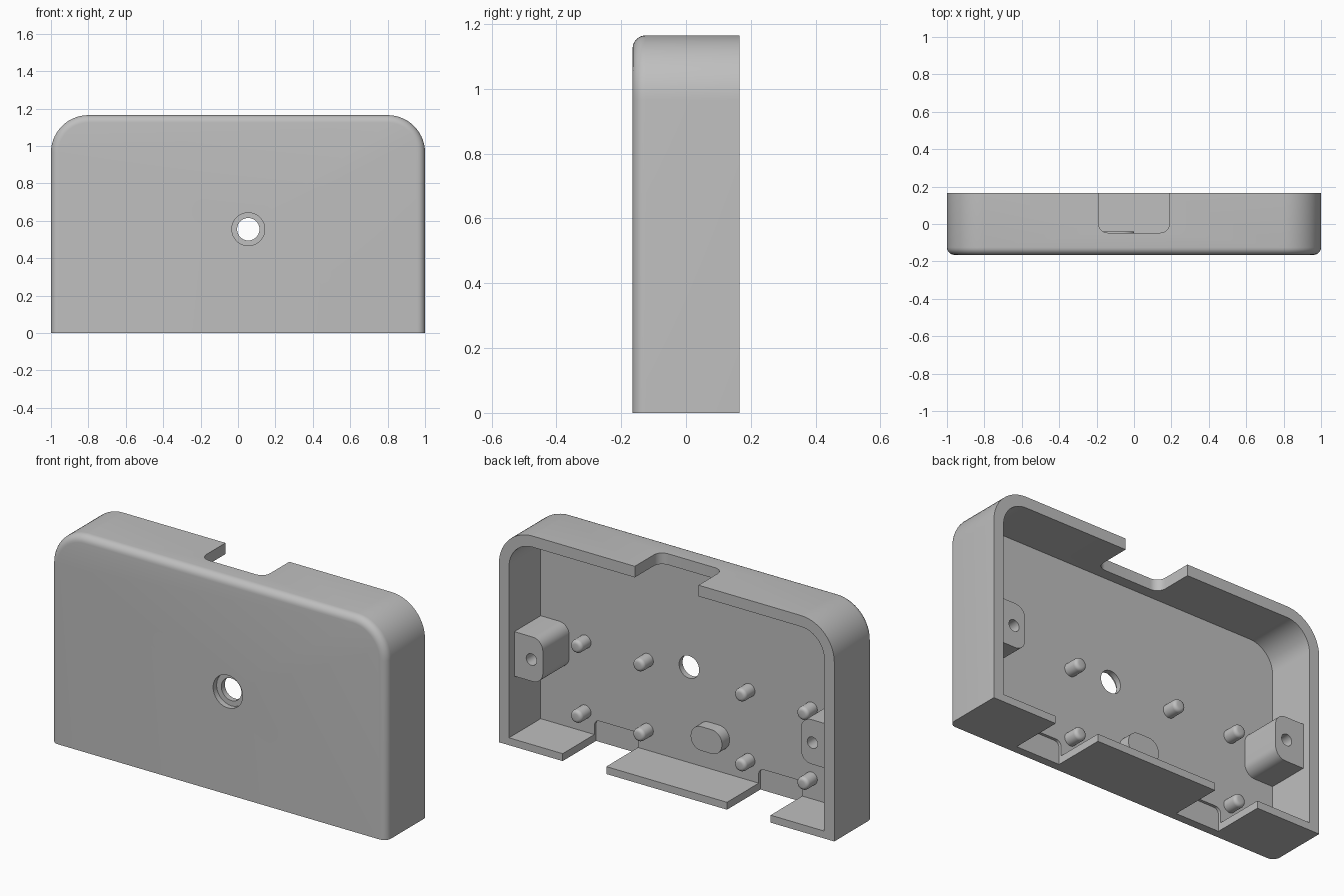
import bpy, bmesh, math

if "Cube" in bpy.data.objects:
    bpy.data.objects.remove(bpy.data.objects["Cube"])

grey = bpy.data.materials.new("grey_plastic")
GREY = (0.52, 0.52, 0.52, 1)
grey.diffuse_color = GREY
grey.use_nodes = True
bsdf = next(n for n in grey.node_tree.nodes if n.type == 'BSDF_PRINCIPLED')
bsdf.inputs["Base Color"].default_value = GREY

W, D, H = 1.0, 0.165, 1.165      # half width, half depth, height
WALL, FLOOR = 0.06, 0.04
PLATE = -D + WALL                # inner surface of the front plate


def rounded(u0, u1, v0, v1, radii, seg=10):
    """Rectangle outline; radii run lower-left, lower-right, upper-right, upper-left."""
    corners = [(u0, v0, 1, 1), (u1, v0, -1, 1), (u1, v1, -1, -1), (u0, v1, 1, -1)]
    pts = []
    for i, ((u, v, su, sv), r) in enumerate(zip(corners, radii)):
        if r == 0:
            pts.append((u, v))
            continue
        for k in range(seg + 1):
            a = math.pi * (1 + i / 2) + math.pi / 2 * k / seg
            pts.append((u + su * r + r * math.cos(a), v + sv * r + r * math.sin(a)))
    return pts


def circle(u, v, r, n=32):
    return [(u + r * math.cos(2 * math.pi * k / n), v + r * math.sin(2 * math.pi * k / n))
            for k in range(n)]


def prism(name, pts, t0, t1, axis='Y', bevel=0, bevel_test=None, seg=6):
    """Extrude an outline along Y (outline in x, z) or Z (outline in x, y)."""
    def place(p, t):
        return (p[0], t, p[1]) if axis == 'Y' else (p[0], p[1], t)
    bm = bmesh.new()
    a = [bm.verts.new(place(p, t0)) for p in pts]
    b = [bm.verts.new(place(p, t1)) for p in pts]
    bm.faces.new(a)
    bm.faces.new(b)
    n = len(pts)
    for i in range(n):
        j = (i + 1) % n
        bm.faces.new((a[i], a[j], b[j], b[i]))
    bmesh.ops.recalc_face_normals(bm, faces=bm.faces[:])
    if bevel:
        edges = [e for e in bm.edges if bevel_test(e)]
        bmesh.ops.bevel(bm, geom=edges, offset=bevel, offset_type='OFFSET',
                        segments=seg, profile=0.5, affect='EDGES', clamp_overlap=True)
    mesh = bpy.data.meshes.new(name)
    bm.to_mesh(mesh)
    bm.free()
    mesh.materials.append(grey)
    ob = bpy.data.objects.new(name, mesh)
    bpy.context.collection.objects.link(ob)
    return ob


def activate(ob):
    bpy.ops.object.select_all(action='DESELECT')
    ob.select_set(True)
    bpy.context.view_layer.objects.active = ob


def cut(ob, cutter):
    cutter.hide_render = True
    mod = ob.modifiers.new("cut", 'BOOLEAN')
    mod.operation, mod.solver, mod.object = 'DIFFERENCE', 'EXACT', cutter
    activate(ob)
    bpy.ops.object.modifier_apply(modifier=mod.name)
    bpy.data.objects.remove(cutter)


def smooth(ob):
    activate(ob)
    bpy.ops.object.shade_smooth_by_angle(angle=math.radians(30))


def at_y(e, y):
    return all(abs(v.co.y - y) < 1e-5 for v in e.verts)


# Case shell: rounded top corners, soft front edge except along the bottom
case = prism("case_shell", rounded(-W, W, 0, H, (0, 0, 0.2, 0.2), 14), -D, D, bevel=0.04,
             bevel_test=lambda e: at_y(e, -D) and max(v.co.z for v in e.verts) > 0.01)
cut(case, prism("cavity", rounded(-W + WALL, W - WALL, FLOOR, H - WALL,
                                  (0, 0, 0.14, 0.14), 14), PLATE, 0.4))

# Floor openings that also bite slightly into the front plate
for s in (-1, 1):
    x0, x1 = sorted((s * 0.36, s * 0.62))
    cut(case, prism("floor_opening", rounded(x0, x1, -0.1, 0.12, (0, 0, 0.03, 0.03)),
                    -0.12, 0.4))

# Cable notch in the top wall
cut(case, prism("top_notch", rounded(-0.19, 0.19, -0.047, 0.4, (0.05, 0.05, 0, 0)),
                1.0, 1.4, axis='Z'))

# Stepped hole through the front
cut(case, prism("front_hole", circle(0.055, 0.555, 0.06, 40), -0.4, 0))
cut(case, prism("front_counterbore", circle(0.055, 0.555, 0.088, 40), -0.4, -D + 0.03))
smooth(case)

# Screw bosses on the side walls
for side, s in (("left", 1), ("right", -1)):
    x0, x1 = sorted((s * 0.77, s * 0.945))
    r = 0.06
    radii = (r, 0, 0, r) if s > 0 else (0, r, r, 0)
    boss = prism(side + "_screw_boss", rounded(x0, x1, 0.355, 0.595, radii),
                 PLATE - 0.004, 0.12)
    cut(boss, prism("screw_hole", circle(s * 0.838, 0.472, 0.031, 24), -0.04, 0.4))
    smooth(boss)

# Locating pegs with rounded tips, four on each half
TIP = PLATE + 0.082
for side, s in (("left", 1), ("right", -1)):
    for col, x in (("inner", 0.303), ("outer", 0.675)):
        for row, z in (("lower", 0.15), ("upper", 0.527)):
            peg = prism(f"{side}_{col}_{row}_peg", circle(s * x, z, 0.035, 24),
                        PLATE - 0.004, TIP, bevel=0.018,
                        bevel_test=lambda e: at_y(e, TIP), seg=4)
            smooth(peg)

# Oblong support pad
smooth(prism("support_pad", rounded(-0.186, 0.0, 0.16, 0.29, (0.062,) * 4),
             PLATE - 0.004, -0.04))
